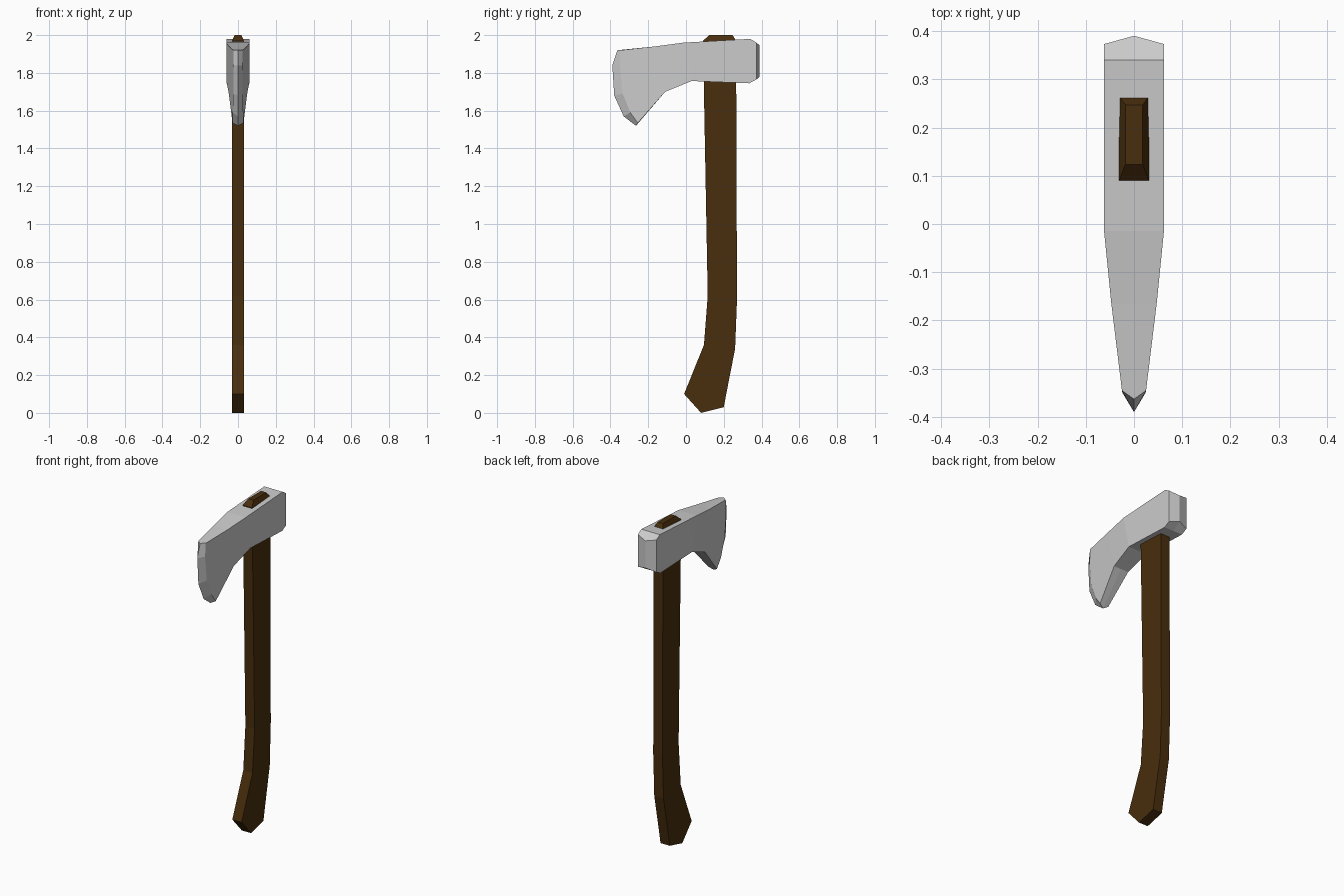
import bpy, bmesh

if "Cube" in bpy.data.objects:
    bpy.data.objects.remove(bpy.data.objects["Cube"])


def finish(name, bm, material=None):
    bmesh.ops.recalc_face_normals(bm, faces=bm.faces)
    mesh = bpy.data.meshes.new(name)
    bm.to_mesh(mesh)
    bm.free()
    obj = bpy.data.objects.new(name, mesh)
    bpy.context.collection.objects.link(obj)
    if material:
        mesh.materials.append(material)
    return obj


wood = bpy.data.materials.new("wood")
wood.diffuse_color = (0.065, 0.027, 0.004, 1)
wood.use_nodes = True
wood.node_tree.nodes["Principled BSDF"].inputs["Base Color"].default_value = wood.diffuse_color

# Handle: rectangular sections lofted upwards
# front y, front z, back y, back z, half width
sections = [
    (0.08, 0.00, 0.20, 0.03, 0.031),
    (-0.01, 0.10, 0.215, 0.11, 0.031),
    (0.095, 0.36, 0.26, 0.34, 0.031),
    (0.115, 0.62, 0.27, 0.60, 0.031),
    (0.09, 1.97, 0.265, 1.97, 0.031),
    (0.123, 2.00, 0.247, 2.00, 0.018),
]
bm = bmesh.new()
rings = [[bm.verts.new(p) for p in
          ((-w, fy, fz), (w, fy, fz), (w, by, bz), (-w, by, bz))]
         for fy, fz, by, bz, w in sections]
for a, b in zip(rings, rings[1:]):
    for i in range(4):
        j = (i + 1) % 4
        bm.faces.new((a[i], a[j], b[j], b[i]))
bm.faces.new(rings[0])
bm.faces.new(rings[-1])
finish("handle", bm, wood)

# Axe head: half of it, mirrored across x = 0
# side outline: y, z, half width, then offset of the centre line (dy, dz)
outline = [
    (0.34, 1.98, 0.062, 0, 0),
    (-0.015, 1.96, 0.062, 0, 0),
    (-0.165, 1.94, 0.047, 0, 0),
    (-0.345, 1.92, 0.025, -0.018, 0),
    (-0.35, 1.84, 0.024, -0.04, 0),
    (-0.335, 1.69, 0.025, -0.045, -0.01),
    (-0.295, 1.59, 0.028, -0.035, -0.02),
    (-0.255, 1.535, 0.029, -0.01, -0.015),
    (-0.11, 1.70, 0.05, 0, 0),
    (0.03, 1.757, 0.062, 0, 0),
    (0.335, 1.745, 0.062, 0, 0),
    (0.373, 1.765, 0.062, 0.017, 0.015),
    (0.373, 1.96, 0.062, 0.017, -0.015),
]
bm = bmesh.new()
side = [bm.verts.new((w, y, z)) for y, z, w, dy, dz in outline]
centre = [bm.verts.new((0, y + dy, z + dz)) for y, z, w, dy, dz in outline]
for i in range(len(outline)):
    bm.faces.new((side[i - 1], side[i], centre[i], centre[i - 1]))
for idx in ((12, 0, 10, 11), (0, 1, 9, 10), (1, 2, 8, 9), range(2, 9)):
    bm.faces.new([side[i] for i in idx])
# orient outward: the closed helper cap is removed again after the normals are set
cap = bm.faces.new(centre)
bmesh.ops.recalc_face_normals(bm, faces=bm.faces)
bmesh.ops.delete(bm, geom=[cap], context='FACES_ONLY')
head = finish("axe_head", bm)
head.modifiers.new("mirror", 'MIRROR').use_axis[0] = True
